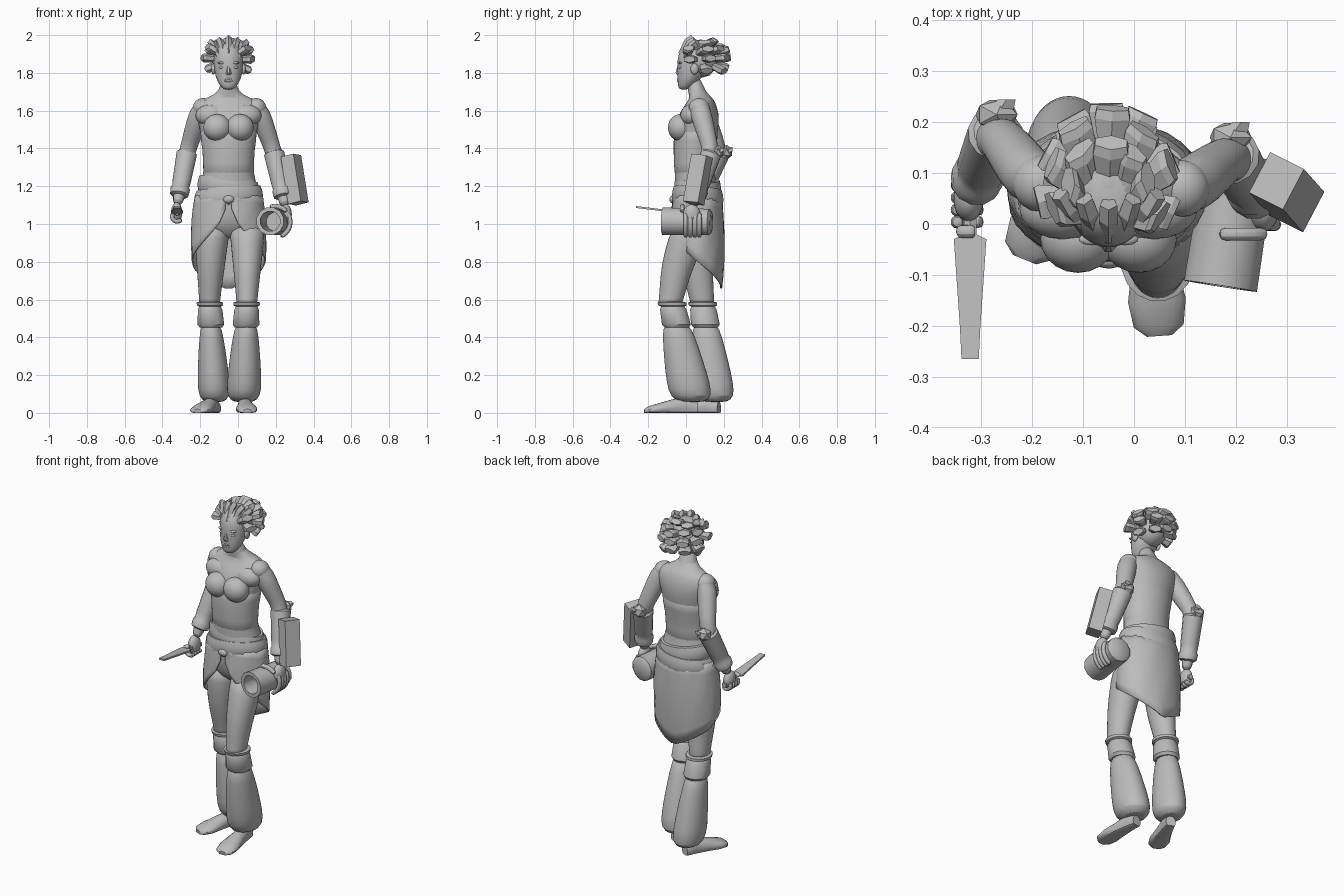
import bpy, bmesh, math, random
from mathutils import Vector

random.seed(4)
default_cube = bpy.data.objects.get("Cube")
if default_cube:
    bpy.data.objects.remove(default_cube)

X, Y, Z = Vector((1, 0, 0)), Vector((0, 1, 0)), Vector((0, 0, 1))
MIDDLE = -.05
GREY = (.5, .5, .5, 1)

clay = bpy.data.materials.new("clay_grey")
clay.use_nodes = True
clay.diffuse_color = GREY
clay.node_tree.nodes["Principled BSDF"].inputs["Base Color"].default_value = GREY


def finish(name, bm, smooth=True, subdivide=False, thickness=0):
    """Turn a bmesh into a named, shaded object."""
    bmesh.ops.recalc_face_normals(bm, faces=bm.faces)
    mesh = bpy.data.meshes.new(name)
    bm.to_mesh(mesh)
    bm.free()
    mesh.materials.append(clay)
    obj = bpy.data.objects.new(name, mesh)
    bpy.context.collection.objects.link(obj)
    if thickness:
        obj.modifiers.new("thickness", "SOLIDIFY").thickness = thickness
    if subdivide:
        obj.modifiers.new("rounding", "SUBSURF").levels = 1
        obj.modifiers["rounding"].render_levels = 1
    if smooth:
        bpy.ops.object.select_all(action="DESELECT")
        obj.select_set(True)
        bpy.context.view_layer.objects.active = obj
        bpy.ops.object.shade_smooth_by_angle(angle=math.radians(40))


def loft(name, rings, axis=Z, reference=Y, sides=16, smooth=True, subdivide=False):
    """Skin rings of (centre, half width, half depth); axis None follows the path."""
    bm = bmesh.new()
    loops = []
    centres = [Vector(ring[0]) for ring in rings]
    corner = math.sqrt(2) if sides == 4 else 1
    for i, (centre, width, depth) in enumerate(rings):
        before, after = centres[max(i - 1, 0)], centres[min(i + 1, len(rings) - 1)]
        direction = (after - before if axis is None else axis).normalized()
        across = direction.cross(reference).normalized()
        up = across.cross(direction)
        loop = []
        for k in range(sides):
            angle = math.tau * (k + .5) / sides
            offset = across * math.cos(angle) * width + up * math.sin(angle) * depth
            point = centres[i] + offset * corner
            point.z = max(point.z, 0)
            loop.append(bm.verts.new(point))
        loops.append(loop)
    for lower, upper in zip(loops, loops[1:]):
        for k in range(sides):
            n = (k + 1) % sides
            bm.faces.new((lower[k], lower[n], upper[n], upper[k]))
    bm.faces.new(loops[0])
    bm.faces.new(loops[-1])
    finish(name, bm, smooth, subdivide)


def blob(name, centre, size, detail=3, smooth=True):
    """Ellipsoid made from an icosphere."""
    bm = bmesh.new()
    bmesh.ops.create_icosphere(bm, subdivisions=detail, radius=1)
    for vert in bm.verts:
        vert.co = Vector(centre) + Vector(c * s for c, s in zip(vert.co, size))
    finish(name, bm, smooth)


def upright(rows):
    """Rings on the body's centre line from (y, z, half width, half depth)."""
    return [((MIDDLE, y, z), width, depth) for y, z, width, depth in rows]


# Torso, bodice and bust
torso = upright([
    (.04, 1.78, .04, .04), (.055, 1.7, .046, .045), (.08, 1.67, .11, .06), (.08, 1.645, .175, .075),
    (.07, 1.59, .175, .105), (.06, 1.53, .16, .115), (.05, 1.45, .142, .113), (.04, 1.32, .125, .1),
    (.05, 1.22, .145, .11), (.07, 1.1, .18, .13), (.07, 1, .18, .125), (.06, .92, .06, .06)])
loft("torso", torso, sides=24, subdivide=True)
bodice = [(c, w + .005, d + .005) for c, w, d in torso if 1.2 < c[-1] < 1.56]
loft("bodice", bodice, sides=24, subdivide=True)
for side, sign in (("right", -1), ("left", 1)):
    blob(side + "_bust", (MIDDLE + sign * .06, -.03, 1.51), (.074, .066, .072))
    blob(side + "_collar", (MIDDLE + sign * .09, .03, 1.575), (.085, .06, .06))

# Head and face
loft("head", upright([
    (-.012, 1.71, .025, .022), (-.002, 1.73, .045, .042), (.018, 1.77, .068, .064), (.035, 1.82, .077, .082),
    (.04, 1.88, .08, .087), (.05, 1.93, .07, .08), (.055, 1.97, .035, .04)]), sides=20, subdivide=True)
loft("nose", upright([(-.035, 1.79, .017, .014), (-.037, 1.8, .016, .02), (-.035, 1.84, .009, .01)]), sides=8)
for name, z in (("upper_lip", 1.768), ("lower_lip", 1.757)):
    blob(name, (MIDDLE, -.036, z), (.024, .012, .007), 2)
for side, sign in (("right", -1), ("left", 1)):
    inner = MIDDLE + sign * .033
    blob(side + "_eye", (inner, -.03, 1.83), (.018, .01, .008), 2)
    blob(side + "_brow", (inner, -.03, 1.853), (.026, .012, .007), 2)
    blob(side + "_ear", (MIDDLE + sign * .08, .045, 1.82), (.012, .022, .03), 2)

# Broad tapered hair locks, swept backwards in rows (tilt, count, spread)
core = Vector((MIDDLE, .075, 1.87))
blob("hair_base", core, (.09, .1, .098), 2)
for row, (tilt, count, spread) in enumerate([(58, 5, 85), (32, 7, 112), (4, 7, 105), (-28, 5, 75)]):
    for i in range(count):
        turn = math.radians(spread * (2 * i / (count - 1) - 1) + random.uniform(-5, 5))
        rise = math.radians(tilt + random.uniform(-5, 5))
        reach = Vector((math.sin(turn) * math.cos(rise) * .145,
                        math.cos(turn) * math.cos(rise) * .18,
                        math.sin(rise) * .125)) * random.uniform(.9, 1)
        root = core + reach * .45 - Y * .07 * max(math.sin(rise), 0)
        tip = core + reach
        loft(f"hair_lock_{row}_{i}", [(root, .02, .018), (root.lerp(tip, .85), .04, .024), (tip, .036, .018)],
             axis=reach, reference=Z, sides=6, smooth=False)
for i in range(5):
    fan = i - 2
    drop = abs(fan) * Vector((0, .01, -.01))
    start = Vector((MIDDLE + fan * .024, -.03, 1.9)) + drop
    end = Vector((MIDDLE + fan * .048, .04, 1.98)) + drop
    loft(f"forehead_lock_{i}", [(start, .012, .01), (start.lerp(end, .6) + Z * .015, .024, .02),
                                (end, .024, .018)], axis=None, reference=X, sides=5, smooth=False)


def finger(name, centre, radius, sign, start, end):
    """Curl a finger round an axis running front to back."""
    rings = []
    for i in range(5):
        angle = math.radians(start + (end - start) * i / 4)
        curl = X * sign * math.cos(angle) + Z * math.sin(angle)
        rings.append((Vector(centre) + curl * radius, .014, .014))
    loft(name, rings, axis=None, sides=8, subdivide=True)


def arm(side, sign, shoulder, elbow, wrist, grip, radius, curl):
    """Arm with its forearm guard, elbow pad and gripping hand."""
    shoulder, elbow, wrist, grip = map(Vector, (shoulder, elbow, wrist, grip))
    path = [shoulder + Z * .02 - X * sign * .06, shoulder, shoulder.lerp(elbow, .35),
            shoulder.lerp(elbow, .7), elbow, elbow.lerp(wrist, .4), wrist]
    widths = [.035, .058, .055, .048, .044, .043, .03]
    loft(side + "_arm", [(p, w, w) for p, w in zip(path, widths)], axis=None, subdivide=True)
    blob(side + "_shoulder", shoulder - X * sign * .01, (.054, .056, .052))
    profile = [(0, .046), (.03, .056), (.5, .05), (.62, .046), (.65, .053), (.75, .05), (.77, .04)]
    loft(side + "_forearm_guard", [(elbow.lerp(wrist, t), w, w) for t, w in profile],
         axis=wrist - elbow, sides=12)
    pad = elbow + Y * .035
    blob(side + "_elbow_pad", pad, (.046, .034, .04), 1, False)
    loft(side + "_elbow_tip", [(pad, .036, .03), (pad + Vector((.02, .03, .015)), .02, .012)],
         axis=Y, reference=Z, sides=6, smooth=False)
    blob(side + "_palm", wrist - Z * .02, (.03, .045, .055))
    for i in range(4):
        finger(f"{side}_finger_{i}", grip + Y * .024 * (i - 1.5), radius, sign, 40, curl)
    finger(side + "_thumb", grip - Y * .055, radius, sign, 40, 110)


arm("right", -1, (-.195, .08, 1.615), (-.27, .18, 1.38), (-.325, .05, 1.08), (-.322, .04, 1.04), .03, -150)
arm("left", 1, (.105, .07, 1.615), (.19, .135, 1.38), (.255, .03, 1.07), (.195, .035, 1.01), .085, -70)

# Knife in the right hand
heel, guard_end, tip = Vector((-.322, .1, 1.045)), Vector((-.322, -.02, 1.06)), Vector((-.322, -.265, 1.09))
loft("knife_handle", [(heel, .016, .016), (guard_end, .014, .014)], axis=-Y, reference=Z, sides=6)
loft("knife_blade", [(guard_end.lerp(tip, t), w, .005) for t, w in ((0, .012), (.04, .032), (.75, .02), (1, .017))],
     axis=-Y, reference=Z, sides=4, smooth=False)

# Open barrel in the left hand
mouth, base = Vector((.17, -.122, 1.015)), Vector((.21, .135, 1.01))
barrel = [(1, .055), (.95, .072), (0, .075), (0, .054), (.7, .05)]
loft("barrel", [(mouth.lerp(base, t), r, r) for t, r in barrel],
     axis=mouth - base, reference=Z, sides=12)

# Box strapped to the left forearm
loft("arm_box", [((.28, .085, 1.36), .038, .045), ((.32, .04, 1.11), .038, .045)],
     axis=None, reference=X + Y * 2, sides=4, smooth=False)


def leg(side, hip, knee, ankle, heel, toe, slim):
    """Thigh, knee cuff, flared trouser leg and shoe."""
    hip, knee, ankle, heel, toe = map(Vector, (hip, knee, ankle, heel, toe))
    thigh = []
    for i in range(7):
        t = i / 5
        bend = Y * .02 * math.sin(math.pi * min(t, 1))
        width = .1 - .043 * min(t, 1)
        thigh.append((hip.lerp(knee, min(t, 1.1)) - bend, width, width * 1.15))
    loft(side + "_thigh", thigh, subdivide=True)
    cuff = [(.02, .055), (.03, .072), (.06, .07), (.07, .058), (.1, .066), (.25, .072), (.28, .06)]
    flare = [(.22, .055), (.38, .07), (.6, .083), (.85, .094), (.97, .088), (1.03, .055)]
    loft(side + "_knee_cuff", [(knee.lerp(ankle, t), w, w * 1.08) for t, w in cuff])
    loft(side + "_trouser_flare", [(knee.lerp(ankle, t), w * slim, w * slim * 1.25) for t, w in flare],
         sides=20, subdivide=True)
    shoe = [(0, .028, .06), (.2, .035, .09), (.5, .045, .07), (.75, .058, .05), (.93, .05, .035), (1, .025, .02)]
    loft(side + "_shoe", [(heel.lerp(toe, t) + Z * h * .4, w, h * .6) for t, w, h in shoe],
         axis=toe - heel, reference=Z)


leg("left", (.05, .045, 1), (.047, -.078, .6), (.03, .03, .07), (.03, .06, 0), (.05, -.22, 0), 1)
leg("right", (-.137, .07, 1), (-.15, .085, .6), (-.125, .155, .07), (-.115, .175, 0), (-.215, -.07, 0), .93)

# Waist sash: two crossing bands and a knot
for name, height, lean, width in (("sash_upper", 1.19, .12, .164), ("sash_lower", 1.14, -.08, .18)):
    rings = []
    for i in range(5):
        swell = .95 + .07 * math.sin(math.pi * i / 4)
        rings.append(((MIDDLE, .062, height + (i - 2) * .024), width * swell, width * swell * .75))
    loft(name, rings, axis=Vector((lean, .08, 1)), sides=24)
blob("sash_knot", (MIDDLE, -.07, 1.13), (.03, .018, .022), 2)

# Wrap skirt, open at the front with a pointed hem at the back
bm = bmesh.new()
columns = []
for i in range(36):
    angle = math.radians(5 + i * 10)
    back = 1 - abs(i * 2 / 35 - 1)
    hem = 1.08 - .43 * back ** .6
    column = []
    for j in range(8):
        z = 1.15 + (hem - 1.15) * j / 7
        swell = .84 + .22 * math.sin(math.pi * (z - .5) / .8) + .012 * math.sin(angle * 9 + j)
        point = (MIDDLE + math.sin(angle) * .188 * swell, .06 - math.cos(angle) * .136 * swell, z)
        column.append(bm.verts.new(point))
    columns.append(column)
for near, far in zip(columns, columns[1:]):
    for j in range(7):
        bm.faces.new((near[j], near[j + 1], far[j + 1], far[j]))
finish("wrap_skirt", bm, thickness=.008)
